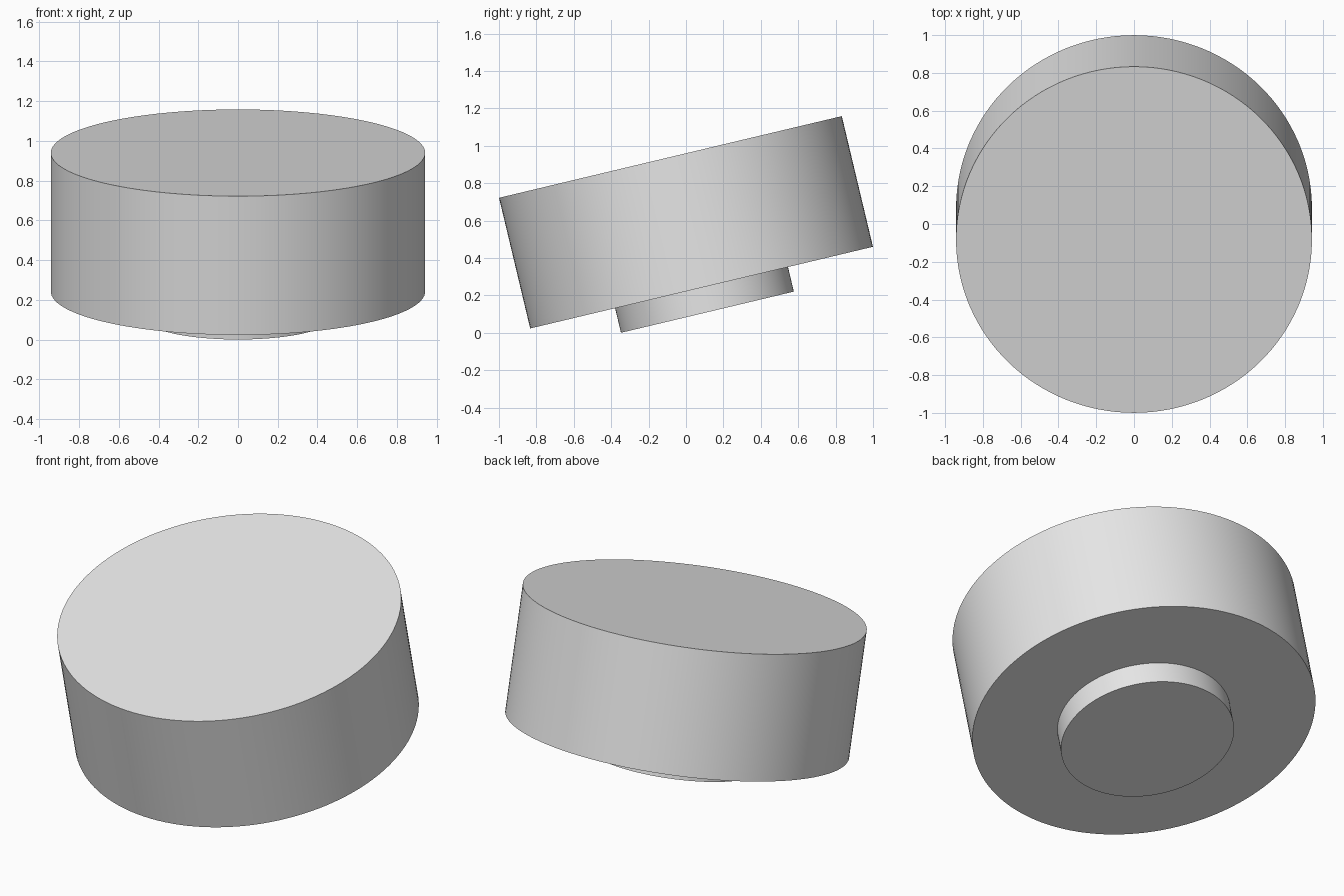
import bpy
import math
from mathutils import Matrix, Vector

cube = bpy.data.objects.get("Cube")
if cube:
    bpy.data.objects.remove(cube, do_unlink=True)

# Single plain grey
grey = bpy.data.materials.new("light_grey")
grey.use_nodes = True
colour = (0.8, 0.8, 0.8, 1.0)
grey.diffuse_color = colour
for node in grey.node_tree.nodes:
    if node.type == 'BSDF_PRINCIPLED':
        node.inputs["Base Color"].default_value = colour

TILT = math.radians(13.4)
DRUM_RADIUS, DRUM_HEIGHT = 0.942, 0.718
FOOT_RADIUS, FOOT_HEIGHT = 0.475, 0.135
OVERLAP = 0.02  # foot sunk into the drum

# Centre height that rests the lowest foot rim on the ground
centre_z = FOOT_RADIUS * math.sin(TILT) + (DRUM_HEIGHT / 2 + FOOT_HEIGHT) * math.cos(TILT)
tilt = Matrix.Rotation(TILT, 3, 'X')


def disc(name, radius, bottom, top):
    """Cylinder spanning bottom..top along the tilted axis."""
    offset = tilt @ Vector((0, 0, (bottom + top) / 2))
    bpy.ops.mesh.primitive_cylinder_add(
        vertices=128, radius=radius, depth=top - bottom,
        location=offset + Vector((0, 0, centre_z)), rotation=(TILT, 0, 0))
    obj = bpy.context.object
    obj.name = name
    obj.data.materials.append(grey)
    bpy.ops.object.shade_smooth_by_angle(angle=math.radians(30))
    return obj


# Main drum and the smaller round foot beneath it
half = DRUM_HEIGHT / 2
disc("drum", DRUM_RADIUS, -half, half)
disc("foot", FOOT_RADIUS, -half - FOOT_HEIGHT, -half + OVERLAP)
